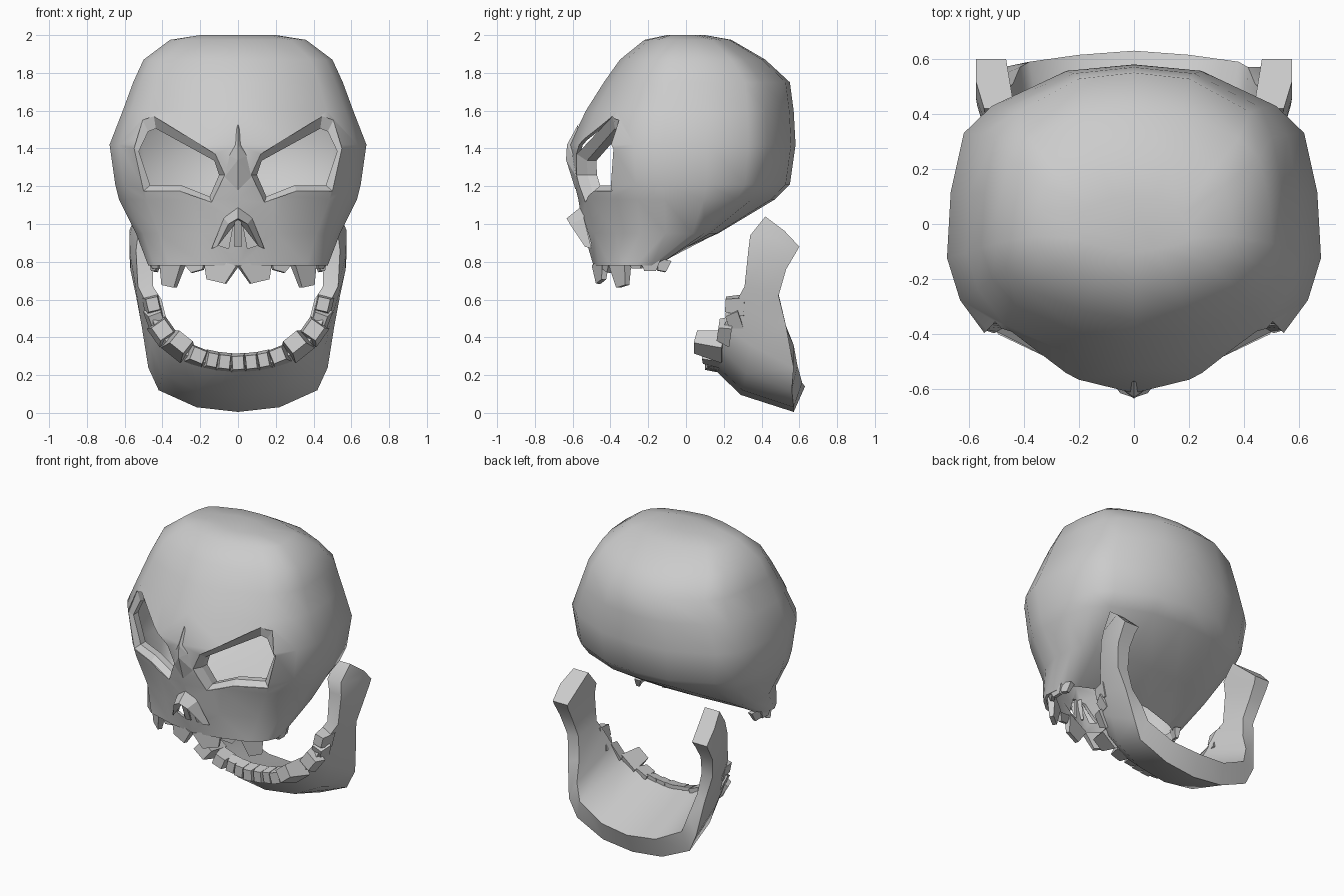
import bpy, bmesh
from math import radians
from mathutils import Vector as V
from mathutils.bvhtree import BVHTree

if "Cube" in bpy.data.objects:
    bpy.data.objects.remove(bpy.data.objects["Cube"])


def make(name, verts, faces):
    bm = bmesh.new()
    vs = [bm.verts.new(v) for v in verts]
    for f in faces:
        bm.faces.new([vs[i] for i in f])
    bmesh.ops.remove_doubles(bm, verts=bm.verts, dist=1e-4)
    bmesh.ops.recalc_face_normals(bm, faces=bm.faces)
    me = bpy.data.meshes.new(name)
    bm.to_mesh(me)
    bm.free()
    ob = bpy.data.objects.new(name, me)
    bpy.context.collection.objects.link(ob)
    return ob


def bands(rows, n):
    """Quads joining successive closed rings of n points."""
    return [(r * n + i, r * n + (i + 1) % n, (r + 1) * n + (i + 1) % n, (r + 1) * n + i)
            for r in range(rows - 1) for i in range(n)]


def smooth(ob, angle):
    bpy.ops.object.select_all(action='DESELECT')
    ob.select_set(True)
    bpy.context.view_layer.objects.active = ob
    bpy.ops.object.shade_smooth_by_angle(angle=radians(angle))


def cutter(outer, sx, y0, y1):
    n = len(outer)
    vs = [(sx * x, y, z) for y in (y0, y1) for x, z in outer]
    ob = make("cutter", vs, bands(2, n) + [tuple(range(n)), tuple(range(n, 2 * n))])
    ob.hide_render = True
    return ob


# Cranium: lofted rings (z, half width, front y, back y)
half = [(0, -1), (.37, -.9), (.77, -.69), (.93, -.45), (1, -.2), (.98, .2),
        (.91, .57), (.76, .74), (.36, .96), (0, 1)]
outline = half + [(-u, v) for u, v in half[-2:0:-1]]
rings = [(2.0, .2, -.1, .1), (1.975, .36, -.22, .24), (1.87, .5, -.35, .42),
         (1.75, .555, -.435, .55), (1.6, .61, -.53, .57), (1.42, .68, -.615, .58),
         (1.21, .65, -.59, .55), (1.13, .63, -.57, .47), (.95, .54, -.54, .17),
         (.78, .475, -.49, -.07)]
pts = []
for k, (z, w, yf, yb) in enumerate(rings):
    yc = min(0, yb - .14)
    for u, v in outline:
        y = yc + v * (yb - yc if v > 0 else yc - yf)
        # palate arches up between the rear ends of the tooth rows
        lift = .07 * (1 - u * u) if k == len(rings) - 1 and v > .5 else 0
        pts.append((w * u, y, z + lift))
N = len(outline)
cranium = make("cranium", pts, bands(len(rings), N) + [tuple(range(N))])
tree = BVHTree.FromObject(cranium, bpy.context.evaluated_depsgraph_get())


def face_y(x, z):
    """y of the front of the cranium at x, z."""
    return tree.ray_cast(V((x, -2, z)), V((0, 1, 0)))[0].y


# Eye sockets and nostrils cut through the shell
eye = [(.07, 1.26), (.12, 1.37), (.445, 1.57), (.505, 1.55), (.55, 1.40),
       (.50, 1.175), (.31, 1.175), (.14, 1.115)]
eye_in = [(.10, 1.26), (.125, 1.335), (.435, 1.505), (.475, 1.49), (.525, 1.385),
          (.465, 1.205), (.30, 1.205), (.15, 1.145)]
nostril = [(.02, 1.03), (.05, 1.02), (.11, .89), (.05, .87)]
mod = cranium.modifiers.new("shell", 'SOLIDIFY')
mod.thickness, mod.offset = .02, -1
cutters = []
for s in (1, -1):
    cutters += [cutter(eye, s, -.66, -.2), cutter(nostril, s, -.75, -.35)]
for c in cutters:
    b = cranium.modifiers.new("hole", 'BOOLEAN')
    b.object, b.operation, b.solver = c, 'DIFFERENCE', 'EXACT'
dg = bpy.context.evaluated_depsgraph_get()
cut_mesh = bpy.data.meshes.new_from_object(cranium.evaluated_get(dg))
cranium.modifiers.clear()
cranium.data = cut_mesh
for c in cutters:
    bpy.data.objects.remove(c)
smooth(cranium, 50)

# Bevelled rims running into the eye sockets
for s in (1, -1):
    rim = [(s * x, face_y(x, z) + .002, z) for x, z in eye]
    mid = [(s * x, face_y(x, z) + .05, z) for x, z in eye_in]
    deep = [(s * x, face_y(x, z) + .10, z) for x, z in eye_in]
    make("eye_socket_rim", rim + mid + deep, bands(3, len(eye)))

# Brow spike between the eyes: left and right slopes about a raised ridge
ridge = [(0, -.57, 1.53), (0, -.63, 1.42), (0, -.635, 1.34), (0, face_y(0, 1.18) - .002, 1.18)]
for s in (1, -1):
    edge = [(s * x, face_y(x, z) - .003, z) for x, z in ((.045, 1.36), (.07, 1.25))]
    make("brow_spike", ridge + edge, [(0, 1, 4), (1, 2, 4), (2, 5, 4), (2, 3, 5)])

# Nose bone: a ridge with a flared frame on each side
for s in (1, -1):
    make("nose_side", [(0, -.545, 1.1), (0, -.632, 1.03), (s * .05, -.615, 1.0), (s * .14, -.50, .87),
                       (s * .11, -.535, .88), (s * .075, -.54, 1.03), (0, -.57, 1.02)],
         [(0, 1, 2, 5), (5, 2, 4, 3), (1, 2, 6), (2, 4, 6)])
make("nose_septum", [(-.018, -.59, 1.03), (.018, -.59, 1.03), (.02, -.53, .88), (-.02, -.53, .88),
                     (0, -.5, 1.03), (0, -.48, .88)],
     [(0, 1, 2, 3), (1, 4, 5, 2), (4, 0, 3, 5), (0, 4, 1), (3, 2, 5)])


def teeth(name, rows, taper):
    """Tapered blocks: base point, tip point, width, depth; mirrored in x."""
    vs, fs = [], []
    for i, (b, t, w, d) in enumerate(rows):
        b, t = V(b), V(t)
        tan = V(rows[min(i + 1, len(rows) - 1)][0]) - V(rows[max(i - 1, 0)][0])
        up = (t - b).normalized()
        tan = (tan - up * tan.dot(up)).normalized()
        out = tan.cross(up)
        for s in ((1, -1) if b.x > .001 else (1,)):
            o = len(vs)
            for c, k in ((b, 1), (t, taper)):
                for p, q in ((-1, -1), (1, -1), (1, 1), (-1, 1)):
                    v = c + tan * (p * w * k / 2) + out * (q * d * k / 2)
                    vs.append((v.x * s, v.y, v.z))
            fs += [tuple(o + j for j in f) for f in bands(2, 4) + [(0, 1, 2, 3), (4, 5, 6, 7)]]
    return make(name, vs, fs)


teeth("upper_teeth", [
    ((.09, -.45, .80), (.115, -.45, .695), .19, .045),
    ((.225, -.41, .80), (.215, -.42, .75), .12, .04),
    ((.345, -.35, .81), (.365, -.335, .67), .15, .05),
    ((.43, -.26, .81), (.43, -.26, .765), .10, .04),
    ((.45, -.19, .81), (.45, -.19, .75), .11, .04),
    ((.43, -.12, .81), (.44, -.13, .75), .08, .04)], .55)

# Jaw: five-point sections from chin to joint
# (top x, low x, thickness, top yz, middle yz, low outer yz, low inner yz)
sections = [
    (0, 0, 0, .13, .25, .29, .095, .57, .005, .63, .14),
    (.20, .22, .02, .14, .27, .30, .12, .57, .03, .615, .16),
    (.36, .42, .04, .17, .35, .32, .21, .56, .12, .59, .25),
    (.44, .475, .06, .20, .46, .34, .36, .57, .24, .57, .36),
    (.475, .51, .07, .25, .56, .38, .51, .53, .46, .51, .49),
    (.53, .54, .08, .31, .67, .40, .65, .49, .62, .49, .63),
    (.54, .57, .09, .33, .86, .43, .83, .53, .76, .53, .76),
    (.53, .575, .10, .34, .94, .46, .93, .58, .845, .58, .845),
    (.545, .575, .11, .42, 1.04, .52, .965, .60, .88, .60, .88)]
left = []
for xt, xb, th, ty, tz, my, mz, by, bz, iy, iz in sections:
    g = .04 if tz < .6 else 0
    left.append([(xt, ty, tz), ((xt + 2 * xb) / 3 if xt < .5 else xb, my, mz), (xb, by, bz),
                 (xb - th, iy, iz), (xt - th, ty + g, tz + g)])
right = [[(-x, y, z) for x, y, z in sec] for sec in left[:0:-1]]
flat = [p for sec in right + left for p in sec]
cnt = len(right + left)
jaw = make("jaw", flat, bands(cnt, 5) + [tuple(range(5)), tuple(range(5 * cnt - 5, 5 * cnt))])
smooth(jaw, 52)

teeth("lower_teeth", [
    ((0, .18, .265), (0, .10, .265), .085, .10),
    ((.075, .18, .27), (.07, .105, .27), .08, .10),
    ((.14, .18, .28), (.135, .11, .28), .075, .10),
    ((.22, .19, .30), (.21, .09, .305), .10, .10),
    ((.32, .20, .35), (.30, .05, .375), .13, .12),
    ((.40, .24, .43), (.40, .17, .44), .12, .12),
    ((.44, .29, .51), (.43, .22, .49), .10, .10),
    ((.455, .31, .57), (.45, .21, .575), .10, .09)], .7)
